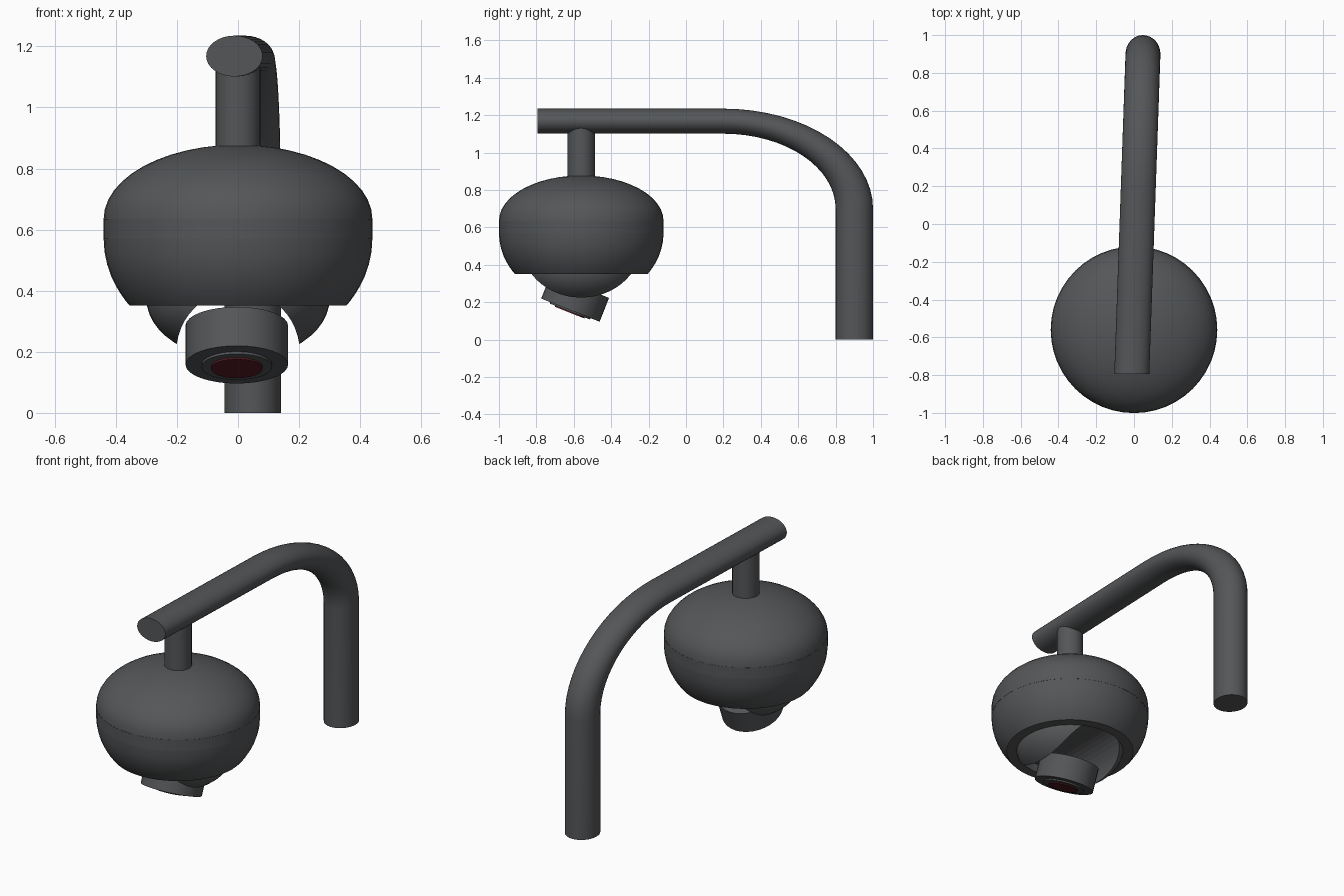
import bpy, bmesh
from math import sin, cos, pi, atan2
from mathutils import Vector, Matrix

if "Cube" in bpy.data.objects:
    bpy.data.objects.remove(bpy.data.objects["Cube"])

CY = -0.56  # y of the hanging camera axis


def material(name, rgb):
    m = bpy.data.materials.new(name)
    m.diffuse_color = (*rgb, 1)
    m.use_nodes = True
    m.node_tree.nodes["Principled BSDF"].inputs["Base Color"].default_value = m.diffuse_color
    return m


DARK = material("dark_grey", (0.09, 0.093, 0.098))
RED = material("lens_red", (0.10, 0.012, 0.018))


def finish(bm, name, mat, smooth=True):
    bmesh.ops.remove_doubles(bm, verts=bm.verts, dist=1e-5)
    bmesh.ops.recalc_face_normals(bm, faces=bm.faces)
    me = bpy.data.meshes.new(name)
    bm.to_mesh(me)
    bm.free()
    me.materials.append(mat)
    ob = bpy.data.objects.new(name, me)
    bpy.context.collection.objects.link(ob)
    if smooth:
        bpy.ops.object.select_all(action='DESELECT')
        ob.select_set(True)
        bpy.context.view_layer.objects.active = ob
        bpy.ops.object.shade_smooth_by_angle(angle=0.5)
    return ob


def loft(name, rings, mat=DARK, caps=True, smooth=True):
    """Skin a list of equal-length point rings."""
    bm = bmesh.new()
    rows = [[bm.verts.new(p) for p in r] for r in rings]
    n = len(rows[0])
    for a, b in zip(rows, rows[1:]):
        for i in range(n):
            j = (i + 1) % n
            bm.faces.new((a[i], a[j], b[j], b[i]))
    if caps:
        bm.faces.new(rows[0])
        bm.faces.new(rows[-1])
    return finish(bm, name, mat, smooth)


def lathe(name, profile, frame, mat=DARK, n=48, caps=True, smooth=True):
    """Revolve (radius, height) points about the local z of a frame."""
    return loft(name, [[frame @ Vector((r * cos(2 * pi * i / n), r * sin(2 * pi * i / n), z))
                        for i in range(n)] for r, z in profile], mat, caps, smooth)


axis = Matrix.Translation((0, CY, 0))

# Bent wall arm: straight post, quarter bend, level arm with a flattened section
S, BZ, BY, R, r, N = 0.669, 0.70, 0.20, 0.70, 0.10, 32
stations = [(BY + R, 0, 0)] + [(None, None, k * pi / 32) for k in range(17)] + [(-0.795, None, pi / 2)]


def arm_ring(y, z, t):
    if y is None:
        y, z = BY + R * cos(t), BZ + S * R * sin(t)
    elif z is None:
        z = BZ + S * R
    ring = []
    for i in range(N):
        a = 2 * pi * i / N
        py = y + r * cos(a) * cos(t)
        x = 0.0475 + 0.035 * (y - 0.9)
        ring.append((x + 0.0925 * sin(a), py, z + S * r * cos(a) * sin(t)))
    return ring


loft("arm", [arm_ring(*s) for s in stations])

# Drop rod
lathe("drop_rod", [(0.073, 0.80), (0.073, 1.14)], axis, n=32)

# Housing: upper dome, belt and lower bowl with a recess for the ball
dome = [(0.44 * cos(k * pi / 24), 0.635 + 0.243 * sin(k * pi / 24)) for k in range(12)]
lathe("upper_dome", dome + [(0.015, 0.878)], axis)
lathe("belt", [(0.441, 0.57), (0.441, 0.635)], axis)
bowl = []
for k in range(9):
    z = 0.57 - 0.218 * sin(k * pi / 16)
    bowl.append((0.44 * (1 - ((0.57 - z) / 0.37) ** 2) ** 0.5, z))
lathe("lower_bowl", bowl + [(0.299, 0.352), (0.299, 0.47)], axis)

# Gimbal ball with an arched slot running front to back
ball = lathe("gimbal_ball", [(max(0.3 * sin(k * pi / 24), 0.002), 0.374 - 0.2 * cos(k * pi / 24))
                             for k in range(16)], axis)
slot = lathe("slot_cutter", [(0.202, -0.6), (0.202, 0.6)],
             Matrix.Translation((0, CY, 0.20)) @ Matrix.Rotation(pi / 2, 4, 'X'), smooth=False)
slot.hide_render = True
mod = ball.modifiers.new("slot", 'BOOLEAN')
mod.operation, mod.solver, mod.object = 'DIFFERENCE', 'EXACT', slot
bpy.ops.object.select_all(action='DESELECT')
ball.select_set(True)
bpy.context.view_layer.objects.active = ball
bpy.ops.object.modifier_apply(modifier=mod.name)
bpy.data.objects.remove(slot)

# Tilted lens barrel: local +z points out of the lens, forward and down
tilt = Matrix.Translation((-0.004, -0.618, 0.158)) @ Matrix.Rotation(pi - 0.377, 4, 'X')
if (tilt.to_3x3() @ Vector((0, 0, 1))).y > 0:
    tilt = Matrix.Translation((-0.004, -0.618, 0.158)) @ Matrix.Rotation(pi + 0.377, 4, 'X')
lathe("lens_barrel", [(0.168, -0.137), (0.168, 0)], tilt, n=32)
lathe("lens_ring", [(0.116, -0.01), (0.116, 0.008)], tilt, n=32)
lathe("lens", [(0.085, 0.0), (0.085, 0.014)], tilt, RED, n=32)
